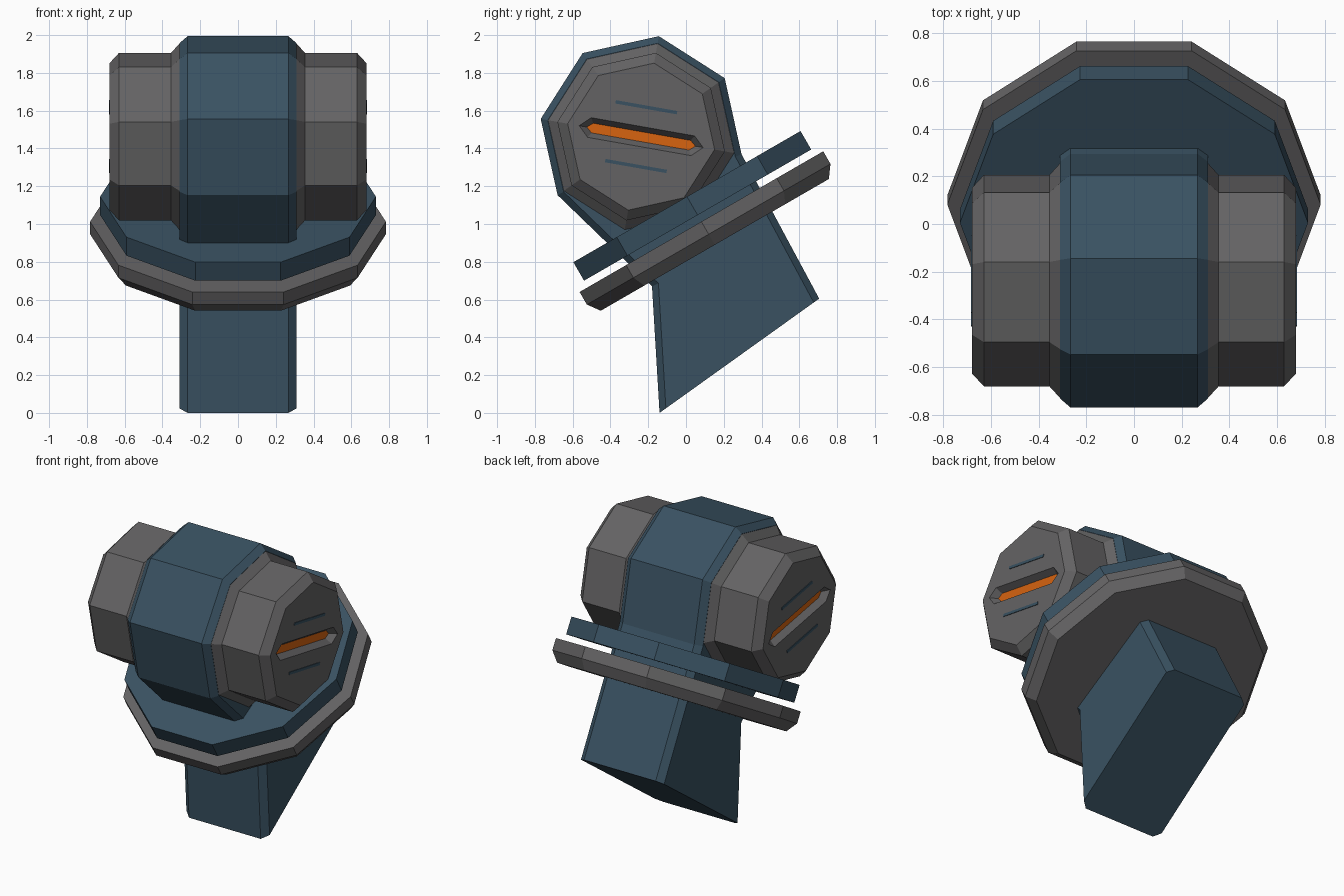
import bpy, bmesh
from math import sin, cos, radians
from mathutils import Vector

if "Cube" in bpy.data.objects:
    bpy.data.objects.remove(bpy.data.objects["Cube"])


def material(name, rgb):
    m = bpy.data.materials.new(name)
    m.diffuse_color = (*rgb, 1)
    m.use_nodes = True
    m.node_tree.nodes["Principled BSDF"].inputs["Base Color"].default_value = m.diffuse_color
    return m


BLUE = material("slate blue", (0.041, 0.083, 0.121))
GREY = material("warm grey", (0.127, 0.124, 0.127))
ORANGE = material("orange", (0.68, 0.125, 0.005))


def loft(name, rings, mats, last_mat=0):
    """Skin equal-length rings of points and cap both ends."""
    bm = bmesh.new()
    loops = [[bm.verts.new(p) for p in r] for r in rings]
    n = len(loops[0])
    for a, b in zip(loops, loops[1:]):
        for i in range(n):
            j = (i + 1) % n
            bm.faces.new((a[i], a[j], b[j], b[i]))
    bm.faces.new(loops[0])
    bm.faces.new(loops[-1]).material_index = last_mat
    bmesh.ops.recalc_face_normals(bm, faces=bm.faces)
    me = bpy.data.meshes.new(name)
    bm.to_mesh(me)
    bm.free()
    for m in mats:
        me.materials.append(m)
    ob = bpy.data.objects.new(name, me)
    bpy.context.collection.objects.link(ob)
    return ob


def inset(pts, offsets):
    """Move every edge of a counter-clockwise outline inwards."""
    lines = []
    for i, p in enumerate(pts):
        d = (pts[(i + 1) % len(pts)] - p).normalized()
        lines.append((p + Vector((-d.y, d.x)) * offsets[i], d))
    out = []
    for i, (q, e) in enumerate(lines):
        p, d = lines[i - 1]
        t = (q - p).cross(e) / d.cross(e)
        out.append(p + d * t)
    return out


CY, CZ = -0.2375, 1.4625     # barrel centre
TILT = radians(-10)

# Body: octagonal head running down into the handle, chamfered sides
profile = [Vector((CY + 0.54 * cos(radians(a)), CZ + 0.54 * sin(radians(a))))
           for a in range(-10, 216, 45)]
profile += [Vector((-0.18, 0.67)), Vector((-0.14, 0)), Vector((0.705, 0.605))]
offsets = [0.035] * len(profile)
offsets[7] = 0               # bottom edge stays sharp
inner = inset(profile, offsets)
loft("body", [[(x, p.x, p.y) for p in pts] for x, pts in
              ((-0.31, inner), (-0.267, profile), (0.267, profile), (0.31, inner))], [BLUE])

# Guard discs: two tilted decagons with a small gap between them


def disc(name, steps, mat):
    rings = [[(r * sin(radians(18 + 36 * k)), r * cos(radians(18 + 36 * k)), z)
              for k in range(10)] for z, r in steps]
    ob = loft(name, rings, [mat])
    ob.location = (0, 0.005, 1.145)
    ob.rotation_euler = (radians(30), 0, 0)


disc("upper_disc", [(0, 0.73), (-0.113, 0.73)], BLUE)
disc("lower_disc", [(-0.153, 0.783), (-0.23, 0.783), (-0.295, 0.733)], GREY)


# Barrel ends: coordinates u, v lie in the tilted end plane
def end_point(x, u, v):
    return (x, CY + u * cos(TILT) - v * sin(TILT), CZ + u * sin(TILT) + v * cos(TILT))


def octagon(x, r):
    return [end_point(x, r * cos(radians(45 * k)), r * sin(radians(45 * k))) for k in range(8)]


def slot(x, tip, corner, h):
    return [end_point(x, u, v) for u, v in
            ((tip, 0), (corner, h), (0, h), (-corner, h),
             (-tip, 0), (-corner, -h), (0, -h), (corner, -h))]


for side, s in (("right", 1), ("left", -1)):
    loft(side + "_barrel_end",
         [octagon(s * 0.29, 0.505), octagon(s * 0.31, 0.5), octagon(s * 0.355, 0.45),
          octagon(s * 0.63, 0.45), octagon(s * 0.68, 0.395),
          slot(s * 0.68, 0.333, 0.278, 0.053), slot(s * 0.64, 0.292, 0.262, 0.026)],
         [GREY, ORANGE], last_mat=1)
    # Thin stripes above and below the slot
    for row, v in (("upper", 0.158), ("lower", -0.158)):
        loft(f"{side}_{row}_stripe",
             [[end_point(s * x, u, v + w) for u, w in
               ((-0.165, -0.009), (0.165, -0.009), (0.165, 0.009), (-0.165, 0.009))]
              for x in (0.679, 0.684)], [BLUE])
